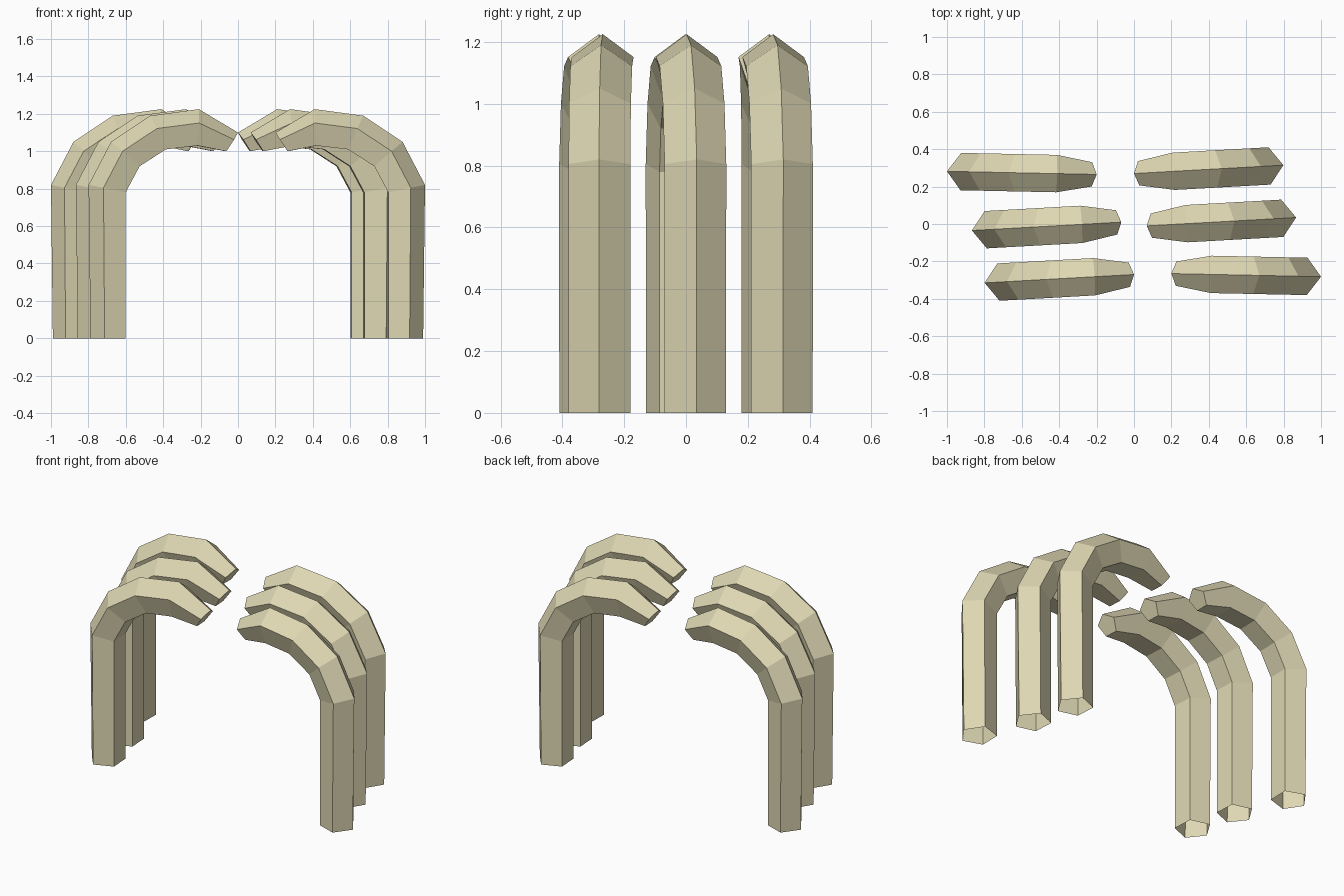
import bpy
import bmesh
import math
from mathutils import Matrix, Vector

cube = bpy.data.objects.get("Cube")
if cube:
    bpy.data.objects.remove(cube, do_unlink=True)

# Bone colour
bone = bpy.data.materials.new("bone_beige")
bone.use_nodes = True
colour = (0.73, 0.68, 0.45, 1)
bone.diffuse_color = colour
bone.node_tree.nodes["Principled BSDF"].inputs["Base Color"].default_value = colour

# Side profile measured from the tip: outer ridge and inner face, base to tip
OUTER = [(0.79, 0), (0.80, 0.82), (0.68, 1.05), (0.47, 1.19), (0.21, 1.225), (0, 1.10)]
INNER = [(0.605, 0), (0.605, 0.78), (0.53, 0.92), (0.39, 1.01), (0.22, 1.03), (0.065, 1.0)]
WIDTH = 0.19 / 0.951 / 2


def pentagon_ring(bm, outer, inner, half_width):
    """Five-sided section: outer ridge, two wide shoulders, flat inner face."""
    o = Vector((outer[0], 0, outer[1]))
    i = Vector((inner[0], 0, inner[1]))
    shoulder = o.lerp(i, 0.38)
    side = Vector((0, half_width, 0))
    points = (o, shoulder + side, i + side * 0.62, i - side * 0.62, shoulder - side)
    return [bm.verts.new(p) for p in points]


def make_rib(name, tip, angle, half_turn):
    bm = bmesh.new()
    rings = []
    for k, (outer, inner) in enumerate(zip(OUTER, INNER)):
        taper = 0.65 if k == len(OUTER) - 1 else 1
        rings.append(pentagon_ring(bm, outer, inner, WIDTH * taper))
    for a, b in zip(rings, rings[1:]):
        for j in range(5):
            n = (j + 1) % 5
            bm.faces.new((a[j], a[n], b[n], b[j]))
    bm.faces.new(rings[-1])  # closed tip, open base

    place = Matrix.Translation((tip[0], tip[1], 0)) @ Matrix.Rotation(math.radians(angle), 4, "Z")
    if half_turn:
        place = Matrix.Rotation(math.pi, 4, "Z") @ place
    bm.transform(place)
    mesh = bpy.data.meshes.new(name)
    bm.to_mesh(mesh)
    bm.free()
    mesh.materials.append(bone)
    bpy.context.collection.objects.link(bpy.data.objects.new(name, mesh))


# Three ribs on the left, repeated on the right by a half turn
for left_name, right_name, tip, angle in (
    ("front", "back", (0.20, -0.265), -1.2),
    ("middle", "middle", (0.068, -0.01), 3.2),
    ("back", "front", (0, 0.27), 3.2),
):
    make_rib(left_name + "_left_rib", tip, angle, False)
    make_rib(right_name + "_right_rib", tip, angle, True)
